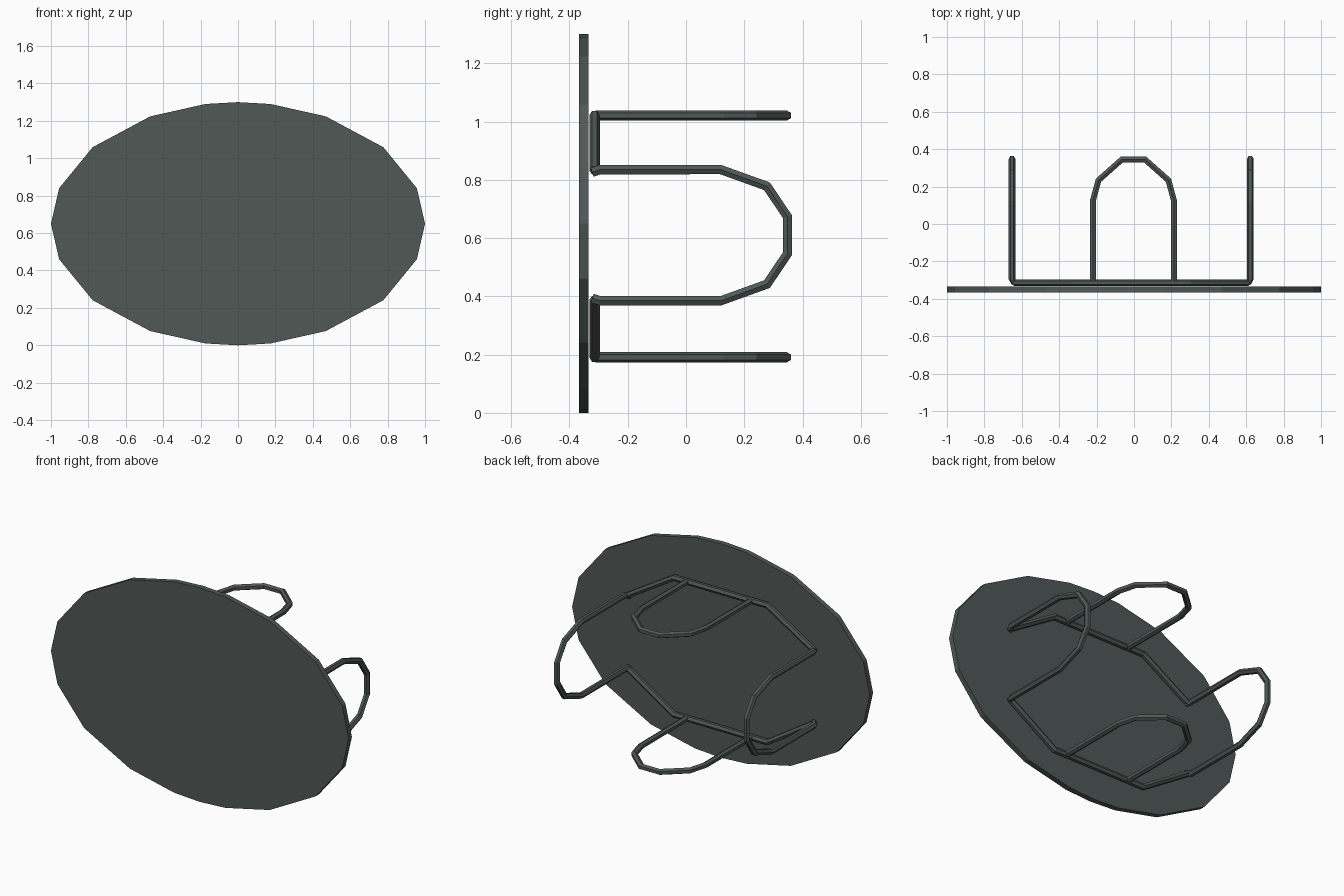
import bpy, bmesh, math
from mathutils import Vector

if "Cube" in bpy.data.objects:
    bpy.data.objects.remove(bpy.data.objects["Cube"])

mat = bpy.data.materials.new("dark slate grey")
mat.diffuse_color = (0.080, 0.098, 0.094, 1)
mat.use_nodes = True
mat.node_tree.nodes["Principled BSDF"].inputs["Base Color"].default_value = mat.diffuse_color


def finish(name, bm):
    bmesh.ops.recalc_face_normals(bm, faces=bm.faces)
    me = bpy.data.meshes.new(name)
    bm.to_mesh(me)
    bm.free()
    me.materials.append(mat)
    ob = bpy.data.objects.new(name, me)
    bpy.context.collection.objects.link(ob)


def rod(name, pts, normal, r=0.018, sides=6):
    """Mitred hexagonal rod along a planar path; a section corner points along the normal."""
    pts = [Vector(p) for p in pts]
    n = Vector(normal)
    bm = bmesh.new()
    rings = []
    for i, p in enumerate(pts):
        a = (p - pts[i - 1]).normalized() if i else (pts[1] - p).normalized()
        b = (pts[i + 1] - p).normalized() if i < len(pts) - 1 else a
        t = (a + b).normalized()
        side = t.cross(n).normalized() / max(t.dot(a), 0.5)
        rings.append([bm.verts.new(p + r * (n * math.cos(k * math.tau / sides)
                                            + side * math.sin(k * math.tau / sides)))
                      for k in range(sides)])
    for q, s in zip(rings, rings[1:]):
        for k in range(sides):
            j = (k + 1) % sides
            bm.faces.new((q[k], q[j], s[j], s[k]))
    bm.faces.new(rings[0])
    bm.faces.new(rings[-1])
    finish(name, bm)


# oval table top standing on edge
CZ, Y0, Y1 = 0.65, -0.367, -0.335
quarter = [0, 17, 39, 62, 80]
angles = quarter + [90] + [180 - a for a in reversed(quarter)]
angles += [a + 180 for a in angles[1:-1]]
bm = bmesh.new()
face = bm.faces.new([bm.verts.new((math.cos(math.radians(a)), Y0,
                                   CZ + 0.65 * math.sin(math.radians(a)))) for a in angles])
ext = bmesh.ops.extrude_face_region(bm, geom=[face])
bmesh.ops.translate(bm, vec=(0, Y1 - Y0, 0),
                    verts=[v for v in ext["geom"] if isinstance(v, bmesh.types.BMVert)])
finish("table_top", bm)

# bent mounting bars against the underside
XL, XR, ZM = -0.652, 0.622, 0.61
BAR_Y = -0.314
for name, s, zc in (("upper_bar", 1, 1.021), ("lower_bar", -1, 0.191)):
    ze = ZM + s * 0.222
    rod(name, [(XL + 0.012, BAR_Y, ze), (-0.33, BAR_Y, zc),
               (0.30, BAR_Y, zc), (XR - 0.012, BAR_Y, ze)], (0, 1, 0))

# side leg loops, in upright planes: (half height, y)
side_prof = [(0.216, -0.322), (0.225, -0.295), (0.225, 0.12), (0.168, 0.278), (0.064, 0.348)]
for name, x, inward in (("left_leg", XL, 1), ("right_leg", XR, -1)):
    half = [(x + (0.014 * inward if i == 0 else 0), y, ZM + h)
            for i, (h, y) in enumerate(side_prof)]
    other = [(px, y, 2 * ZM - z) for px, y, z in reversed(half)]
    rod(name, half + other, (1, 0, 0))

# middle leg loops, in level planes: (half width, y)
mid_prof = [(0.216, -0.31), (0.216, 0.128), (0.187, 0.234), (0.062, 0.345)]
for name, z in (("upper_leg", 1.021), ("lower_leg", 0.191)):
    half = [(-0.003 + w, y, z) for w, y in mid_prof]
    other = [(-0.003 - w, y, z) for w, y in reversed(mid_prof)]
    rod(name, half + other, (0, 0, 1))
